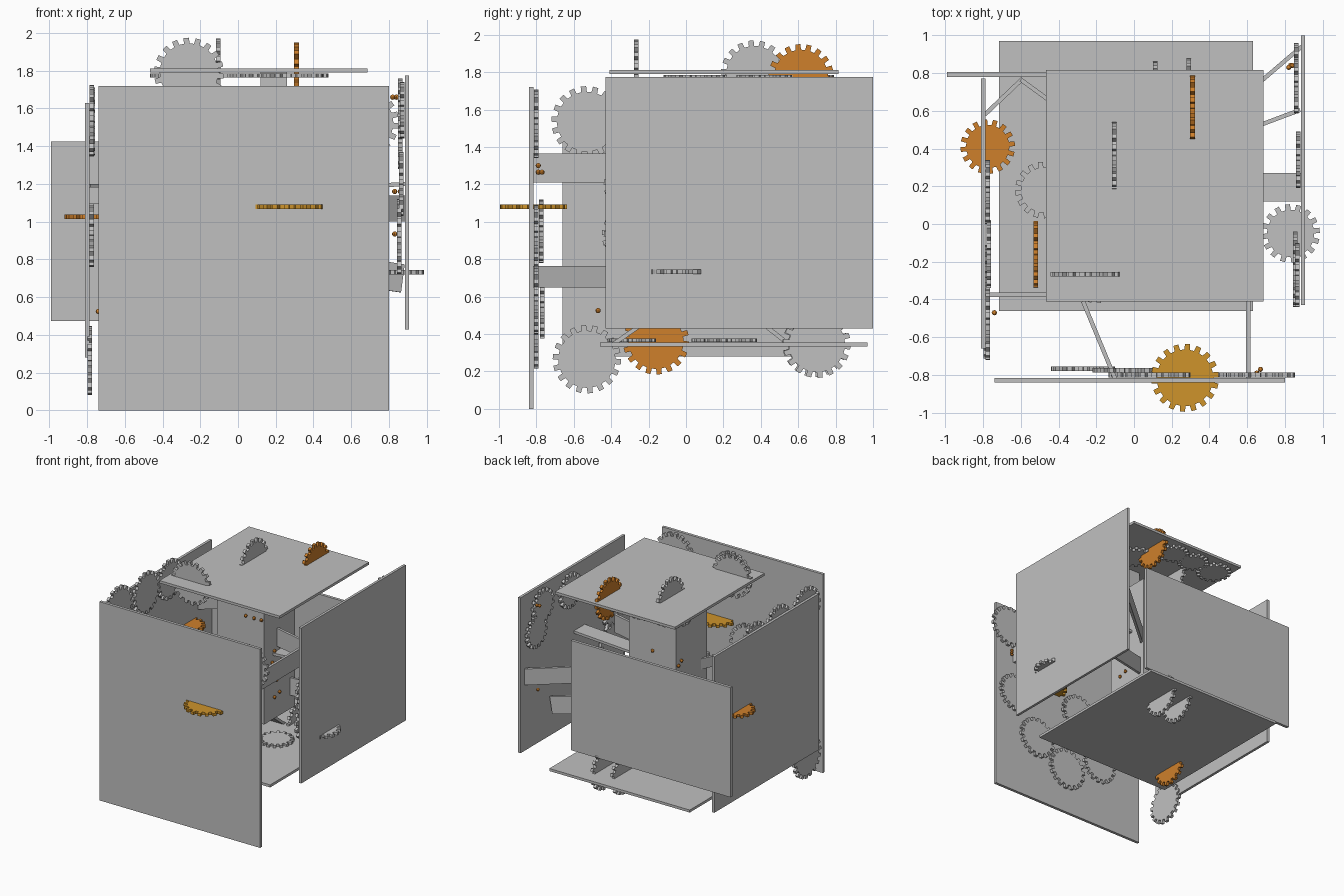
import bpy, bmesh, math
from mathutils import Vector, Matrix


def material(name, rgb):
    m = bpy.data.materials.new(name)
    m.diffuse_color = (*rgb, 1)
    return m


GREY = material("light grey", (0.53, 0.53, 0.53))
ORANGE = material("orange", (0.62, 0.215, 0.024))
AMBER = material("amber", (0.62, 0.295, 0.024))


def finish(name, bm, mat):
    bmesh.ops.recalc_face_normals(bm, faces=bm.faces)
    me = bpy.data.meshes.new(name)
    bm.to_mesh(me)
    bm.free()
    me.materials.append(mat)
    ob = bpy.data.objects.new(name, me)
    bpy.context.collection.objects.link(ob)
    return ob


def box(name, x, y, z, mat=GREY):
    """Box from its three (min, max) ranges."""
    bm = bmesh.new()
    bmesh.ops.create_cube(bm, size=1)
    for v in bm.verts:
        v.co = [r[0] + (c + 0.5) * (r[1] - r[0]) for c, r in zip(v.co, (x, y, z))]
    return finish(name, bm, mat)


def strut(name, p, q, width_dir, width, thick=0.022):
    """Flat bar from p to q, its broad side along width_dir."""
    p, q, w = Vector(p), Vector(q), Vector(width_dir)
    along = (q - p).normalized()
    t = along.cross(w).normalized()
    w = t.cross(along)
    bm = bmesh.new()
    bmesh.ops.create_cube(bm, size=1)
    for v in bm.verts:
        a, b, c = v.co
        v.co = (p + q) / 2 + (q - p) * a + w * width * b + t * thick * c
    return finish(name, bm, GREY)


def gear(name, centre, axis, r, mat=GREY, thick=0.024):
    """Toothed disc whose flat faces point along the axis."""
    teeth = 18 if r > 0.16 else 16
    step = 2 * math.pi / teeth
    root = r - 0.03
    bm = bmesh.new()
    ring = []
    for i in range(teeth):
        for f, rad in ((0, root), (0.06, r), (0.5, r), (0.56, root)):
            a = (i + f) * step
            ring.append(bm.verts.new((rad * math.cos(a), rad * math.sin(a), -thick / 2)))
    face = bm.faces.new(ring)
    out = bmesh.ops.extrude_face_region(bm, geom=[face])
    top = [g for g in out["geom"] if isinstance(g, bmesh.types.BMVert)]
    bmesh.ops.translate(bm, vec=(0, 0, thick), verts=top)
    d = {"x": (1, 0, 0), "y": (0, 1, 0), "z": (0, 0, 1)}[axis]
    rot = Vector((0, 0, 1)).rotation_difference(Vector(d)).to_matrix().to_4x4()
    bmesh.ops.transform(bm, matrix=Matrix.Translation(centre) @ rot, verts=bm.verts)
    return finish(name, bm, mat)


# Six outer panels
box("front_panel", (-0.74, 0.80), (-0.84, -0.815), (0.0, 1.72))
box("back_panel", (-0.99, 0.54), (0.78, 0.805), (0.475, 1.425))
box("left_panel", (-0.81, -0.787), (-0.66, 0.77), (0.28, 1.63))
box("right_panel", (0.885, 0.907), (-0.43, 1.0), (0.43, 1.775))
box("top_panel", (-0.465, 0.685), (-0.41, 0.815), (1.79, 1.812))
box("bottom_panel", (-0.715, 0.63), (-0.46, 0.97), (0.333, 0.355))

# Central block
box("core_block", (-0.20, 0.25), (0.0, 0.42), (0.6, 1.6))

# Gears that pass through slots in the panels
gear("front_slot_gear", (0.27, -0.815, 1.08), "z", 0.18, AMBER)
gear("left_slot_gear", (-0.775, 0.41, 1.027), "z", 0.145, ORANGE)
gear("right_slot_gear", (0.83, -0.05, 0.732), "z", 0.155)
gear("top_slot_gear_front", (-0.26, -0.265, 1.79), "y", 0.185)
gear("top_slot_gear_mid", (-0.105, 0.365, 1.79), "x", 0.18)
gear("top_slot_gear_orange", (0.31, 0.615, 1.775), "x", 0.175, ORANGE)
gear("bottom_slot_gear_orange", (-0.52, -0.16, 0.36), "x", 0.177, ORANGE)
gear("bottom_slot_gear_a", (0.113, 0.69, 0.345), "x", 0.175)
gear("bottom_slot_gear_b", (0.29, 0.70, 0.345), "x", 0.18)

# Gears lying on the inner panel faces
for x, y, z, r in ((0.67, -0.80, 1.525, 0.183), (0.60, -0.80, 0.92, 0.17),
                   (0.37, -0.80, 0.58, 0.18), (0.05, -0.80, 0.40, 0.185),
                   (-0.05, -0.775, 0.95, 0.17), (-0.27, -0.768, 0.545, 0.17),
                   (0.12, -0.80, 1.51, 0.18)):
    gear("front_panel_gear", (x, y, z), "y", r)
for x, y, z, r in ((-0.775, -0.53, 1.535, 0.19), (-0.77, -0.16, 1.53, 0.18),
                   (-0.775, 0.17, 1.52, 0.17), (-0.785, -0.53, 0.265, 0.183),
                   (-0.775, -0.28, 0.93, 0.17)):
    gear("left_panel_gear", (x, y, z), "x", r)
for x, y, z, r in ((0.86, 0.73, 1.615, 0.145), (0.86, 0.82, 1.42, 0.14),
                   (0.87, 0.34, 1.59, 0.15), (0.855, -0.24, 0.92, 0.2),
                   (0.865, -0.27, 1.2, 0.17)):
    gear("right_panel_gear", (x, y, z), "x", r)
for x, y, r in ((-0.32, 0.64, 0.145), (-0.08, 0.66, 0.13), (0.13, 0.66, 0.13),
                (0.33, 0.42, 0.15), (0.28, 0.05, 0.17)):
    gear("top_panel_gear", (x, y, 1.775), "z", r, GREY, 0.02)
for x, y, r in ((-0.48, 0.18, 0.15), (0.2, 0.24, 0.14), (-0.2, -0.29, 0.13)):
    gear("bottom_panel_gear", (x, y, 0.367), "z", r, GREY, 0.02)

# Flat struts holding the panels to the core
Z, X, Y = (0, 0, 1), (1, 0, 0), (0, 1, 0)
strut("front_strut_right", (0.605, -0.82, 1.288), (0.605, 0.1, 1.288), Z, 0.155)
strut("front_strut_link", (0.605, 0.1, 1.288), (0.2, 0.2, 1.288), Z, 0.155)
strut("front_strut_left", (-0.1, -0.82, 0.705), (-0.27, -0.41, 0.705), Z, 0.115)
strut("front_strut_left_link", (-0.27, -0.41, 0.705), (-0.18, 0.1, 0.705), Z, 0.115)
strut("left_strut_front", (-0.79, -0.375, 1.14), (-0.4, -0.375, 1.14), Z, 0.09)
strut("left_strut_front_link", (-0.4, -0.375, 1.14), (-0.18, 0.1, 1.14), Z, 0.09)
strut("left_strut_back", (-0.79, 0.58, 1.15), (-0.59, 0.77, 1.15), Z, 0.1)
strut("back_strut", (-0.6, 0.765, 1.15), (-0.1, 0.4, 1.15), Z, 0.12)
strut("right_strut_side", (0.2, 0.195, 1.16), (0.888, 0.195, 1.2), Y, 0.15)
strut("right_strut_back", (0.888, 0.94, 1.07), (0.22, 0.37, 1.07), Z, 0.14)
strut("right_strut_low", (0.87, 0.6, 0.7), (0.2, 0.35, 0.8), Z, 0.15)
strut("top_strut", (0.19, 0.2, 1.55), (0.19, 0.2, 1.792), X, 0.14)
strut("bottom_strut_back", (0.0, 0.2, 0.62), (0.0, 0.55, 0.345), X, 0.14)
strut("bottom_strut_front", (0.0, 0.05, 0.65), (0.0, -0.39, 0.345), X, 0.14)

# Small round pins on the core and strut ends
for p in ((0.84, 0.84, 1.66), (0.82, 0.83, 1.66), (0.83, 0.19, 1.16), (0.86, 0.20, 1.16),
          (0.65, -0.79, 1.30), (0.65, -0.79, 1.265), (0.67, -0.77, 1.265), (0.83, 0.84, 0.935),
          (-0.74, -0.47, 0.525), (0.08, -0.01, 1.5), (0.16, -0.01, 1.5), (0.23, -0.01, 1.5),
          (0.26, 0.13, 1.19), (0.26, 0.21, 1.2), (0.26, 0.1, 1.1), (0.26, 0.22, 1.08),
          (0.26, 0.16, 0.93), (0.26, 0.13, 0.79), (0.26, 0.2, 0.81),
          (0.02, 0.43, 1.33), (-0.21, 0.4, 1.25), (-0.21, 0.36, 1.28)):
    pin = bmesh.new()
    bmesh.ops.create_uvsphere(pin, u_segments=8, v_segments=6, radius=0.014,
                              matrix=Matrix.Translation(p))
    finish("pin", pin, ORANGE)
